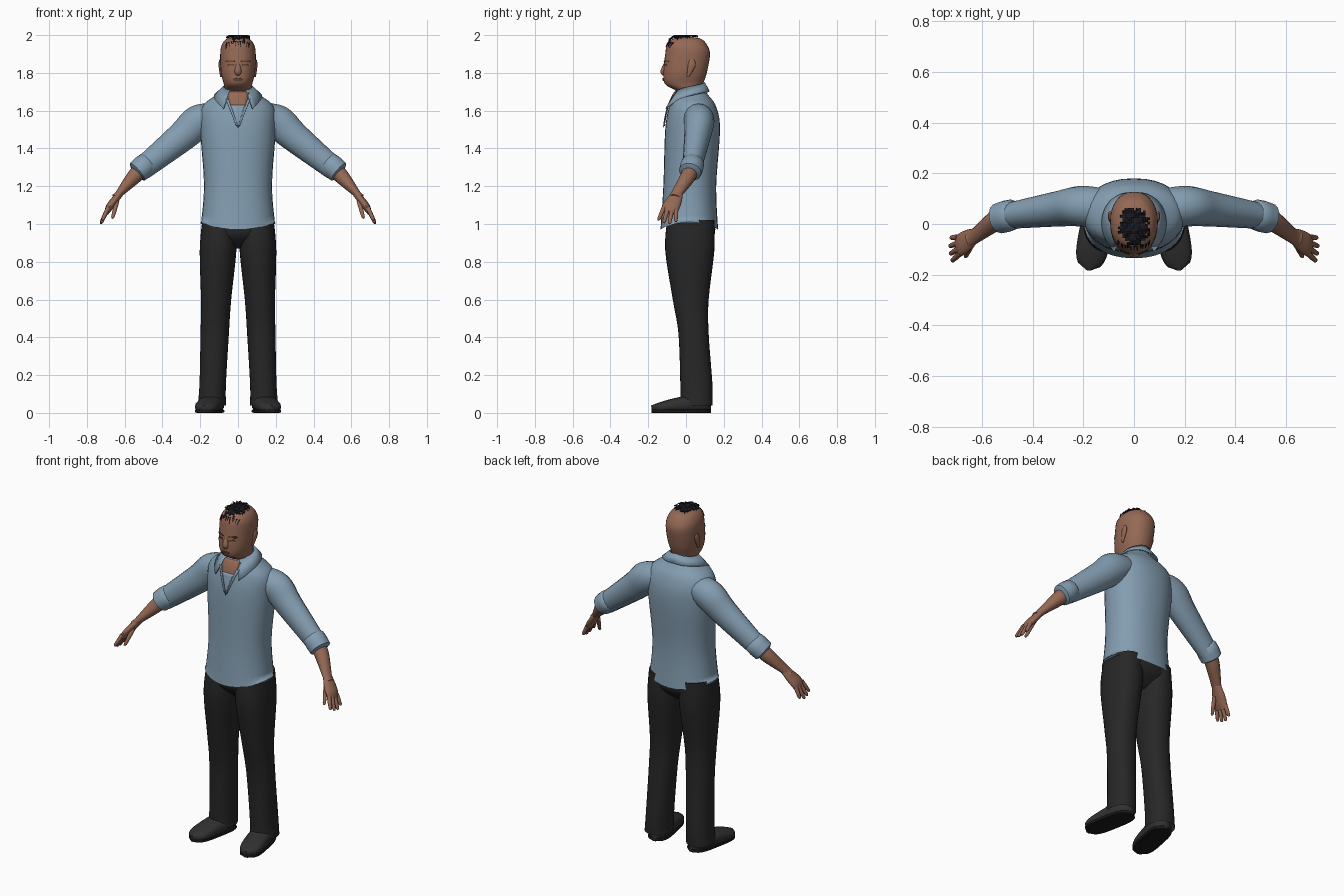
import bpy, bmesh, math, random
from mathutils import Vector
from mathutils.bvhtree import BVHTree

if "Cube" in bpy.data.objects:
    bpy.data.objects.remove(bpy.data.objects["Cube"])
random.seed(4)
X_AXIS, Y_AXIS = Vector((1, 0, 0)), Vector((0, 1, 0))


def material(name, *rgb):
    mat = bpy.data.materials.new(name)
    mat.use_nodes = True
    mat.diffuse_color = (*rgb, 1)
    shader = mat.node_tree.nodes["Principled BSDF"]
    shader.inputs["Base Color"].default_value = (*rgb, 1)
    shader.inputs["Roughness"].default_value = .8
    return mat


SHIRT = material("shirt blue", .23, .34, .44)
SEAM = material("seam blue", .12, .19, .26)
SKIN = material("skin", .3, .14, .09)
DARK_SKIN = material("brow and lip brown", .13, .06, .04)
TROUSERS = material("trouser black", .02, .02, .02)
SHOE = material("shoe black", .03, .03, .03)
SOLE = material("sole black", .01, .01, .01)
HAIR = material("hair black", .01, .01, .015)


def finish(name, bm, mat, mirror=False, thick=0, smooth=True):
    bmesh.ops.recalc_face_normals(bm, faces=bm.faces)
    for face in bm.faces:
        face.smooth = smooth
    for edge in bm.edges:
        edge.smooth = edge.calc_face_angle(0) < math.radians(50)
    mesh = bpy.data.meshes.new(name)
    bm.to_mesh(mesh)
    bm.free()
    mesh.materials.append(mat)
    obj = bpy.data.objects.new(name, mesh)
    bpy.context.collection.objects.link(obj)
    if mirror:
        obj.modifiers.new("mirror", "MIRROR").use_mirror_merge = False
    if thick:
        solid = obj.modifiers.new("thickness", "SOLIDIFY")
        solid.thickness = thick
        solid.offset = 0
    return obj


def skin_rings(name, rings, mat, closed=True, open_start=False, **options):
    """Join rows of points with quads and cap closed ends."""
    bm = bmesh.new()
    rows = [[bm.verts.new(point) for point in ring] for ring in rings]
    count = len(rows[0])
    for a, b in zip(rows, rows[1:]):
        for i in range(count if closed else count - 1):
            j = (i + 1) % count
            bm.faces.new((a[i], a[j], b[j], b[i]))
    if closed:
        bm.faces.new(rows[-1])
        if not open_start:
            bm.faces.new(rows[0])
    return finish(name, bm, mat, **options)


def spline(rows, steps=5):
    """Smoothly resample key rows of numbers."""
    last = len(rows) - 1
    result = []
    for i in range(last):
        keys = rows[max(i - 1, 0)], rows[i], rows[i + 1], rows[min(i + 2, last)]
        for k in range(steps):
            t = k / steps
            result.append([q + t / 2 * (r - p + t * (2 * p - 5 * q + 4 * r - s
                           + t * (3 * (q - r) + s - p))) for p, q, r, s in zip(*keys)])
    return result + [rows[-1]]


def oval(count, power):
    for i in range(count):
        angle = math.tau * i / count
        c, s = math.cos(angle), math.sin(angle)
        yield (math.copysign(abs(c) ** (2 / power), c),
               math.copysign(abs(s) ** (2 / power), s))


def stack(name, levels, mat, power=2.2, x_at=lambda z: 0, **options):
    """Horizontal sections: height, half width, front y, back y."""
    rings = [[(x_at(z) + width * c, (front + back) / 2 + (back - front) / 2 * s, z)
              for c, s in oval(32, power)] for z, width, front, back in spline(levels)]
    return skin_rings(name, rings, mat, **options)


def tube(name, stations, mat, ref=Y_AXIS, power=2, **options):
    """Sections across a path: x, y, z, radius along ref, other radius."""
    points = [Vector(station[:3]) for station in stations]
    ends = [points[0]] + points + [points[-1]]
    rings = []
    for before, point, after, station in zip(ends, points, ends[2:], stations):
        along = (after - before).normalized()
        side = (ref - along * ref.dot(along)).normalized()
        other = along.cross(side)
        rings.append([point + side * station[3] * c + other * station[4] * s
                      for c, s in oval(16, power)])
    return skin_rings(name, rings, mat, **options)


def straight(name, start, end, profile, mat, **options):
    """Round bar with radii given at fractions of its length."""
    tube(name, [(*start.lerp(end, f), r, r) for f, r in profile], mat, **options)


def surface(obj):
    bpy.context.view_layer.update()
    return BVHTree.FromObject(obj, bpy.context.evaluated_depsgraph_get())


def drape(name, rows, target, mat, lift=.003, **options):
    """Thin patch laid on the front of a surface; rows of z, left x, right x."""
    columns = 6
    grid = []
    for z, left, right in spline(rows):
        line = []
        for c in range(columns + 1):
            x = left + (right - left) * c / columns
            hit = target.ray_cast(Vector((x, -1, z)), Y_AXIS)[0]
            line.append((x, (hit.y if hit else 0) - lift, z))
        grid.append(line)
    skin_rings(name, grid, mat, closed=False, thick=.003, **options)


# Shirt body, its hem rising a little at the sides
torso = stack("shirt_body", [
    (.97, .2, -.135, .17), (1.2, .18, -.12, .16), (1.5, .2, -.11, .18),
    (1.62, .19, -.09, .16), (1.68, .12, -.07, .12), (1.72, .07, -.04, .09)],
    SHIRT, open_start=True)
for vert in torso.data.vertices:
    if vert.co.z < 1:
        vert.co.z += abs(vert.co.x) ** 2

# Sleeves and rolled cuffs
tube("sleeve", spline([(.12, .06, 1.57, .08, .07), (.21, .07, 1.54, .08, .09),
                       (.3, .06, 1.46, .07, .08), (.51, .03, 1.29, .05, .06)]),
     SHIRT, mirror=True)
straight("cuff", Vector((.47, .04, 1.33)), Vector((.54, .02, 1.27)),
         ((0, .05), (.1, .06), (.5, .063), (.9, .06), (1, .04)), SHIRT, mirror=True)

# Collar with two points, open at the front
upper, lower = [], []
half_turn = math.radians(147)
for i in range(-16, 17):
    s = abs(i) / 16
    x, y = math.sin(half_turn * i / 16), math.cos(half_turn * i / 16)
    upper.append((.076 * x, .02 + .076 * y, 1.75 - .04 * s))
    lower.append(((.1 + .04 * s) * x, .02 + (.1 + .05 * s) * y, 1.7 - .09 * s ** 3))
skin_rings("collar", [upper, lower], SHIRT, closed=False, thick=.008)

# Open neck, undershirt and placket
chest = surface(torso)
drape("neck_opening", [(1.7, -.06, .06), (1.62, -.04, .04)], chest, SKIN)
drape("undershirt", [(1.63, -.04, .04), (1.52, 0, .003)], chest, SHIRT, lift=.005)
drape("placket", [(1.66, .05, .065), (1.52, 0, .01)], chest, SHIRT, lift=.009, mirror=True)
drape("placket_edge", [(1.62, .03, .036), (1.51, -.003, .003)], chest, SEAM, lift=.011)

# Forearms and palms
tube("forearm", spline([(.5, .03, 1.3, .04, .04), (.55, .01, 1.25, .04, .04),
                        (.63, -.05, 1.16, .03, .02), (.65, -.06, 1.14, .03, .02)]),
     SKIN, mirror=True)
tube("palm", spline([(.62, -.04, 1.17, .025, .02), (.65, -.06, 1.13, .04, .02),
                     (.68, -.08, 1.09, .046, .02), (.695, -.09, 1.06, .04, .012)]),
     SKIN, mirror=True)

# Fingers fanned across the knuckles, and thumbs
knuckle = Vector((.69, -.085, 1.08))
heading = Vector((.4, -.2, -.85))
across = (Y_AXIS - heading * Y_AXIS.dot(heading)).normalized()
taper = ((0, .012), (.5, .011), (.9, .009), (1, .005))
for i, length in enumerate((.08, .09, .09, .07)):
    spread = across * (i - 1.5) * .022
    straight(f"finger_{i + 1}", knuckle + spread,
             knuckle + spread * 1.4 + heading * length, taper, SKIN, mirror=True)
straight("thumb", Vector((.64, -.08, 1.12)), Vector((.665, -.13, 1.03)), taper,
         SKIN, ref=X_AXIS, mirror=True)

# Trousers
stack("pelvis", [(1.02, .18, -.1, .15), (.94, .18, -.1, .15), (.87, .04, -.03, .08)],
      TROUSERS)
stack("trouser_leg", [
    (.04, .075, -.03, .14), (.15, .07, -.03, .14), (.42, .075, -.04, .12),
    (.6, .08, -.07, .12), (.86, .097, -.11, .15), (1.02, .09, -.1, .15)],
    TROUSERS, x_at=lambda z: .14 - .04 * z, open_start=True, mirror=True)


# Shoes and soles share one outline, turned slightly outward
def footwear(name, height, power, mat):
    stations = []
    for i in range(17):
        f = i / 16
        width = .01 + .055 * math.sqrt(1 - abs(2 * f - 1) ** 4)
        rise = height(f)
        stations.append((.12 + .06 * f, .13 - .31 * f, rise, width, rise))
    tube(name, stations, mat, ref=X_AXIS, power=power, mirror=True)


footwear("shoe", lambda f: .05 - .03 * f ** 2, 2.5, SHOE)
footwear("sole", lambda f: .009, 6, SOLE)

# Head and neck
head = stack("head", [
    (1.64, .07, -.05, .08), (1.7, .07, -.05, .08), (1.74, .075, -.11, .09),
    (1.8, .09, -.12, .11), (1.9, .094, -.11, .127), (1.95, .085, -.1, .11),
    (1.98, .06, -.07, .08), (1.99, .02, -.02, .03)], SKIN)
tube("nose", spline([(0, -.1, 1.86, .008, .01), (0, -.12, 1.81, .018, .015),
                     (0, -.11, 1.79, .012, .01)]), SKIN, ref=X_AXIS)
tube("ear", spline([(.09, .01, 1.78, .006, .005), (.095, .03, 1.84, .02, .008),
                    (.093, .03, 1.87, .012, .006)]), SKIN, mirror=True)
face = surface(head)
drape("brow", [(1.866, .02, .06), (1.858, .015, .065)], face, DARK_SKIN, mirror=True)
drape("eye", [(1.846, .025, .05), (1.838, .02, .055)], face, DARK_SKIN, mirror=True)
drape("lips", [(1.772, -.015, .015), (1.765, -.025, .025), (1.757, -.015, .015)],
      face, DARK_SKIN)

# Ragged hair patch on the crown
bm = bmesh.new()
rows, columns, cell = 18, 14, .009
grid = {}
for i in range(columns + 1):
    for j in range(rows + 1):
        x, y = (i - columns / 2) * cell, (j - rows / 2) * cell - .01
        hit = face.ray_cast(Vector((x, y, 3)), Vector((0, 0, -1)))[0]
        z = (hit.z if hit else 1.95) + random.uniform(.003, .018)
        grid[i, j] = bm.verts.new((x, y, min(z, 2)))
for i in range(columns):
    for j in range(rows):
        reach = math.hypot(2 * (i + .5) / columns - 1, 2 * (j + .5) / rows - 1)
        if reach + random.uniform(-.15, .15) < .93:
            bm.faces.new((grid[i, j], grid[i + 1, j], grid[i + 1, j + 1], grid[i, j + 1]))
loose = [vert for vert in bm.verts if not vert.link_faces]
bmesh.ops.delete(bm, geom=loose, context="VERTS")
finish("hair_crown", bm, HAIR, thick=.003, smooth=False)

# Short loose strands at the hairline
for k in range(-5, 6):
    x = k * .012
    root = 1.968 - 2.5 * x * x
    tip = x + random.uniform(-.006, .006)
    drape(f"hair_strand_{k + 6}", [(root, x - .003, x + .003),
          (root - random.uniform(.01, .035), tip, tip + .001)], face, HAIR)
